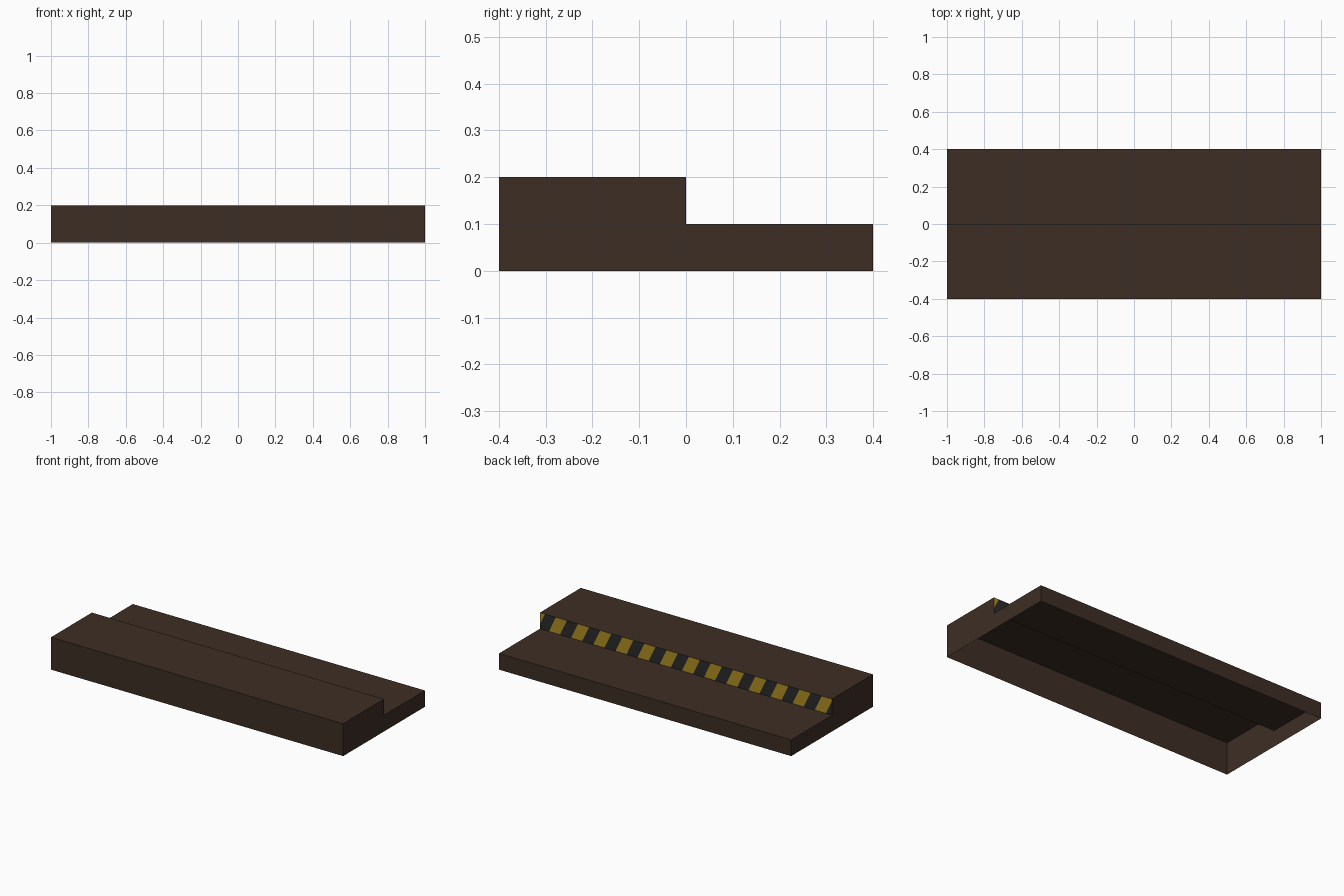
import bpy, bmesh

if "Cube" in bpy.data.objects:
    bpy.data.objects.remove(bpy.data.objects["Cube"])


def material(name, rgb):
    m = bpy.data.materials.new(name)
    m.diffuse_color = (*rgb, 1)
    m.use_nodes = True
    m.node_tree.nodes["Principled BSDF"].inputs["Base Color"].default_value = m.diffuse_color
    return m


def make_object(name, bm, mats):
    mesh = bpy.data.meshes.new(name)
    bm.to_mesh(mesh)
    bm.free()
    for m in mats:
        mesh.materials.append(m)
    obj = bpy.data.objects.new(name, mesh)
    bpy.context.collection.objects.link(obj)
    return obj


def strip(bm, a, b):
    """Quad spanning the full width between two (y, z) profile points."""
    pts = [(-1, *a), (1, *a), (1, *b), (-1, *b)]
    return bm.faces.new([bm.verts.new(p) for p in pts])


brown = material("dark brown", (0.047, 0.027, 0.018))
yellow = material("warning yellow", (0.42, 0.26, 0.017))
black = material("stripe black", (0.023, 0.023, 0.025))

# Step body: thin shell, open underneath
profile = [(-0.4, 0), (-0.4, 0.2), (0, 0.2), (0, 0.1), (0.4, 0.1), (0.4, 0)]
bm = bmesh.new()
for i in (0, 1, 3, 4):          # the riser (2) is a separate striped part
    strip(bm, profile[i], profile[i + 1])
for x, pts in ((-1, profile), (1, profile[::-1])):
    bm.faces.new([bm.verts.new((x, *p)) for p in pts])
bmesh.ops.remove_doubles(bm, verts=bm.verts, dist=1e-5)
make_object("step_body", bm, [brown])

# Riser: one face cut by slanted lines, coloured alternately
PITCH, SLANT, START = 0.1516, 0.048, 0.034
bm = bmesh.new()
strip(bm, profile[2], profile[3])
for k in range(28):
    s = START + k * PITCH / 2
    bmesh.ops.bisect_plane(bm, geom=bm.verts[:] + bm.edges[:] + bm.faces[:],
                           plane_co=(1 - s, 0, 0.2), plane_no=(0.1, 0, SLANT))
for f in bm.faces:
    c = f.calc_center_median()
    s = 1 - c.x + SLANT * (0.2 - c.z) / 0.1
    f.material_index = 0 if (START - s) % PITCH < PITCH / 2 else 1
make_object("striped_riser", bm, [yellow, black])
